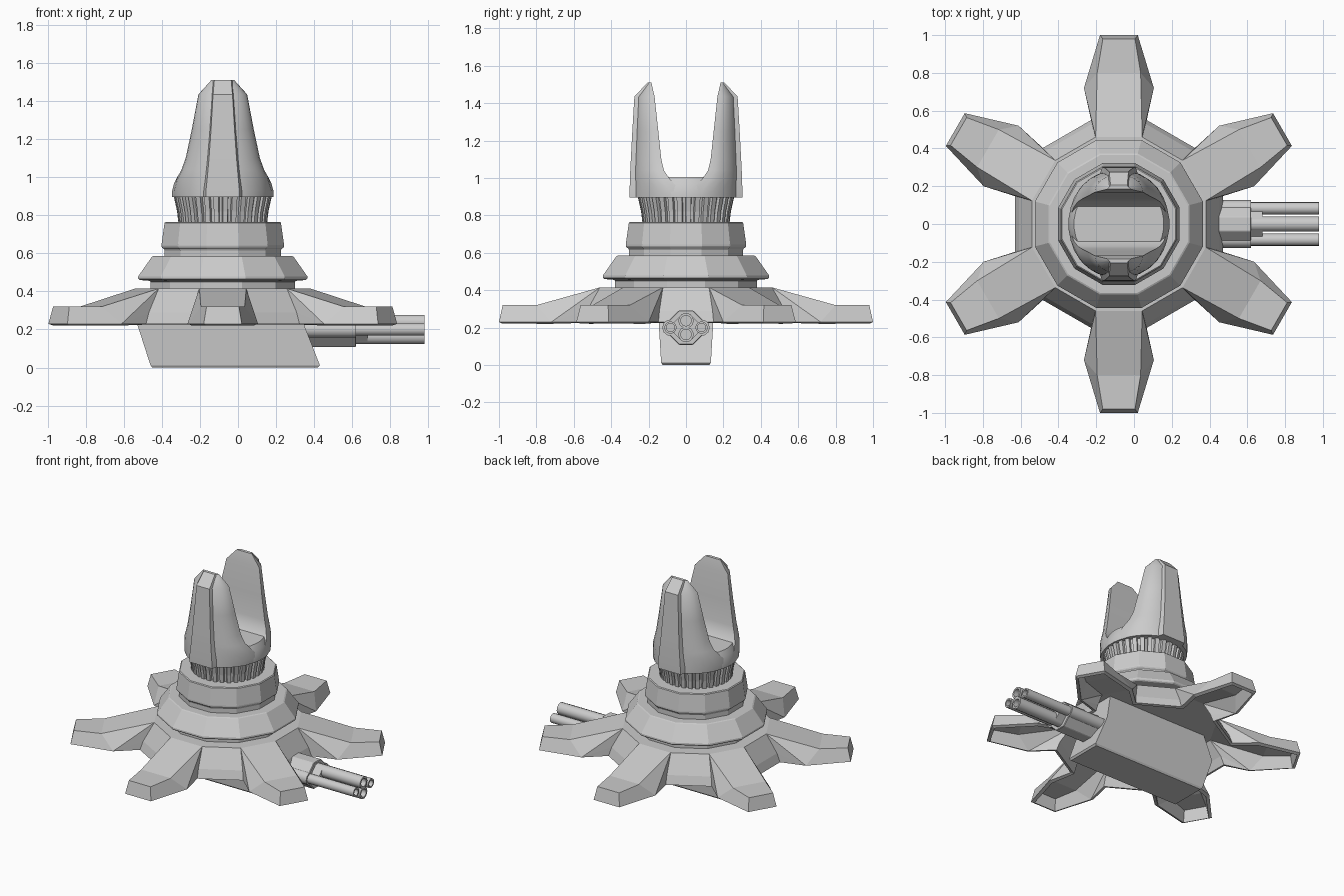
import bpy, bmesh
from math import cos, sin, pi, radians
from mathutils import Matrix, Vector

if "Cube" in bpy.data.objects:
    bpy.data.objects.remove(bpy.data.objects["Cube"])

CX = -0.08  # tower axis


def finish(bm, name, smooth=None, bevel=0.0, thickness=0.0, loc=(CX, 0, 0)):
    me = bpy.data.meshes.new(name)
    bm.to_mesh(me)
    bm.free()
    ob = bpy.data.objects.new(name, me)
    ob.location = loc
    bpy.context.collection.objects.link(ob)
    if smooth:
        me.shade_smooth()
        me.set_sharp_from_angle(angle=radians(smooth))
    if thickness:
        m = ob.modifiers.new("Solidify", 'SOLIDIFY')
        m.thickness = thickness
        m.offset = -1
    if bevel:
        m = ob.modifiers.new("Bevel", 'BEVEL')
        m.width = bevel
        m.segments = 1
        m.limit_method = 'ANGLE'
    return ob


def loft(name, rings, matrix=None, **kw):
    """Bridge equal-length rings of points and cap both ends."""
    bm = bmesh.new()
    vs = [[bm.verts.new(p) for p in r] for r in rings]
    n = len(rings[0])
    for a, b in zip(vs, vs[1:]):
        for i in range(n):
            j = (i + 1) % n
            bm.faces.new((a[i], a[j], b[j], b[i]))
    bm.faces.new(vs[0][::-1])
    bm.faces.new(vs[-1])
    if matrix:
        bm.transform(matrix)
    bmesh.ops.recalc_face_normals(bm, faces=bm.faces)
    return finish(bm, name, **kw)


def turned(name, profile, sides, **kw):
    """Turned solid; profile radii are measured to the flats."""
    def ring(r, z):
        R = r / cos(pi / sides)
        return [(R * cos((2 * i + 1) * pi / sides), R * sin((2 * i + 1) * pi / sides), z)
                for i in range(sides)]
    return loft(name, [ring(r, z) for r, z in profile], **kw)


# hollow six-legged base shell: one leg sector and one wall sector, repeated
bm = bmesh.new()


def sector(polys, ang):
    rot = Matrix.Rotation(ang, 3, 'Z')
    for poly in polys:
        bm.faces.new([bm.verts.new(rot @ Vector(p)) for p in poly])


root = [(.46, .1233, .415), (.53, .142, .29), (.55, .1474, .23)]
knee, tip = (.72, .185, .23), (1.0, .10, .23)
knee_top, tip_top = (.80, .115, .32), (.98, .085, .32)


def mir(p):
    return (p[0], -p[1], p[2])


def mirrored(poly):
    return [poly, [mir(p) for p in reversed(poly)]]


leg = [[root[0], mir(root[0]), mir(knee_top), knee_top],
       [knee_top, mir(knee_top), mir(tip_top), tip_top],
       [tip_top, mir(tip_top), mir(tip), tip]]
leg += mirrored([root[0], knee_top, knee]) + mirrored([root[0], knee, root[1]])
leg += mirrored([root[1], knee, root[2]]) + mirrored([knee_top, tip_top, tip, knee])
wall = [[a, mir(a), mir(b), b] for a, b in zip(root, root[1:])]
for k in range(6):
    sector(leg, radians(30 + 60 * k))
    sector(wall, radians(60 * k))
    for s in (0, 30):
        sector([[root[0], mir(root[0]), (0, 0, .415)]], radians(60 * k + s))
bmesh.ops.remove_doubles(bm, verts=bm.verts, dist=0.002)
bmesh.ops.recalc_face_normals(bm, faces=bm.faces)
top = max(bm.faces, key=lambda f: f.calc_center_median().z)
if top.normal.z < 0:
    bmesh.ops.reverse_faces(bm, faces=bm.faces)
finish(bm, "leg_base", thickness=.025)

# stacked twelve-sided collars
turned("lower_collar", [(.38, .40), (.38, .455), (.44, .46), (.447, .475), (.37, .585), (.30, .585)],
       12, bevel=.005)
turned("upper_collar", [(.305, .58), (.305, .62), (.322, .632), (.322, .645), (.305, .765), (.22, .765)],
       12, bevel=.005)

# flared ribbed neck
RIBS = 32


def rib_ring(r, z):
    pts = []
    for i in range(RIBS):
        for f, d in ((0, 0), (.55, 0), (.62, .018), (.93, .018)):
            a = 2 * pi * (i + f) / RIBS
            pts.append(((r - d) * cos(a), (r - d) * sin(a), z))
    return pts


loft("ribbed_neck", [rib_ring(.232, .75), rib_ring(.24, .82), rib_ring(.26, .91)])

# crown seat
turned("crown_seat", [(.24, .895), (.267, .895), (.267, .925), (.255, .97), (.237, 1.005)],
       32, smooth=30)

# two upright prongs, each with a raised spine: z, half width, inner y, outer y, spine half width
rows = [(.895, .262, .02, .288, .10), (.93, .262, .03, .288, .10), (1.0, .238, .09, .285, .092),
        (1.04, .217, .118, .284, .088), (1.10, .195, .132, .281, .082), (1.25, .163, .148, .273, .07),
        (1.435, .128, .168, .262, .058), (1.51, .06, .185, .206, .05)]
for side, sgn in (("back", 1), ("front", -1)):
    flip = Matrix.Diagonal((1, sgn, 1, 1))
    prong = [[(w * cos(pi * i / 14), yi + (yo - yi) * sin(pi * i / 14), z) for i in range(15)]
             for z, w, yi, yo, s in rows]
    loft(side + "_prong", prong, flip, smooth=35)
    spine = [[(s, yo - .02 if z < 1.5 else yo - .01, z), (s * .88, yo + .014 * (z < 1.5), z),
              (-s * .88, yo + .014 * (z < 1.5), z), (-s, yo - .02 if z < 1.5 else yo - .01, z)]
             for z, w, yi, yo, s in rows]
    loft(side + "_spine", spine, flip, smooth=30)


# slanted pod slung below the base
def rect(x0, x1, hy, z):
    return [(x0, -hy, z), (x1, -hy, z), (x1, hy, z), (x0, hy, z)]


loft("gun_pod", [rect(-.45, .42, .125, 0), rect(-.46, .43, .133, .012),
                 rect(-.53, .345, .146, .23), rect(-.46, .32, .146, .395)], loc=(0, 0, 0))


# gun: sleeves and four hollow barrels along +x
def along_x(name, profile, sides, y, z, **kw):
    m = Matrix.Translation((0, y, z)) @ Matrix.Rotation(pi / 2, 4, 'Y')
    return turned(name, profile, sides, matrix=m, loc=(0, 0, 0), **kw)


along_x("gun_sleeve", [(.092, .25), (.092, .62)], 8, 0, .2, bevel=.004)
along_x("gun_inner_sleeve", [(.066, .55), (.066, .68)], 8, 0, .2)
for i, (y, z, r) in enumerate([(0, .237, .04), (0, .163, .04), (.083, .2, .032), (-.083, .2, .032)]):
    along_x(f"barrel_{i + 1}", [(r, .5), (r, .98), (r * .68, .98), (r * .68, .90)],
            14, y, z, smooth=30)
    if y:
        along_x(f"barrel_jacket_{i + 1}", [(.042, .3), (.042, .62)], 10, y, z, smooth=40)
